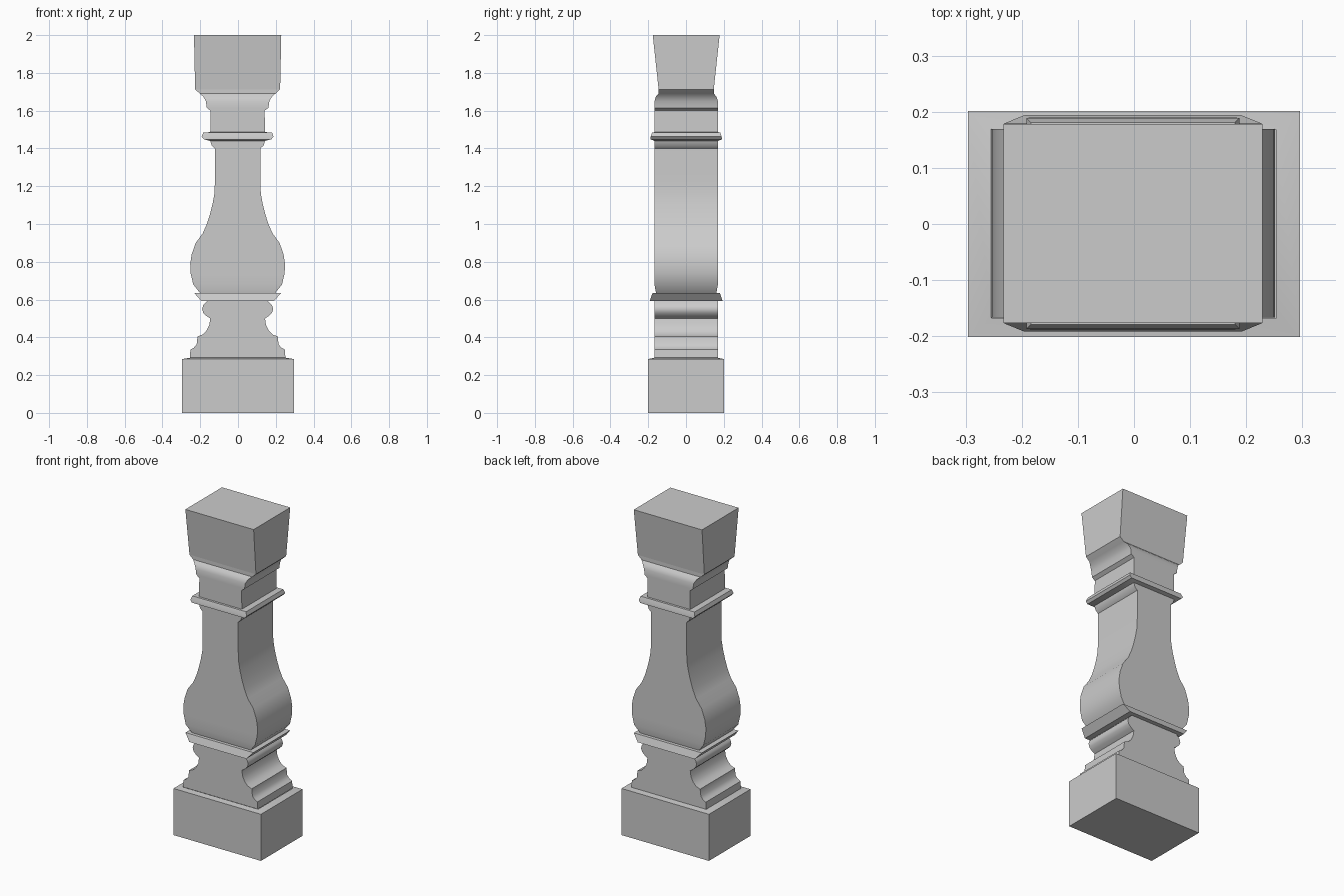
import bpy, bmesh, math


def loft(name, rings, dx=0.0, dy=0.0, cap_bottom=False, cap_top=False):
    """Skin a stack of rectangles given as (half width, half depth, height)."""
    bm = bmesh.new()
    loops = [[bm.verts.new((sx * hx + dx, sy * hy + dy, z))
              for sx, sy in ((-1, -1), (1, -1), (1, 1), (-1, 1))]
             for hx, hy, z in rings]
    for a, b in zip(loops, loops[1:]):
        for i in range(4):
            j = (i + 1) % 4
            bm.faces.new((a[i], a[j], b[j], b[i]))
    if cap_bottom:
        bm.faces.new(loops[0][::-1])
    if cap_top:
        bm.faces.new(loops[-1])
    mesh = bpy.data.meshes.new(name)
    bm.to_mesh(mesh)
    bm.free()
    obj = bpy.data.objects.new(name, mesh)
    bpy.context.collection.objects.link(obj)
    bpy.context.view_layer.objects.active = obj
    bpy.ops.object.select_all(action='DESELECT')
    obj.select_set(True)
    bpy.ops.object.shade_smooth_by_angle(angle=math.radians(35))
    return obj


D = 0.168           # constant half depth of the shaft
OFF = (-0.002, 0.001)


def flat_profile(points):
    return [(x, D, z) for x, z in points]


# Square base block with a slightly sloping top
loft("plinth", [(0.296, 0.201, 0), (0.296, 0.201, 0.285), (0.253, D, 0.292)],
     cap_bottom=True)

# Moulded foot, profiled on the sides and flat front and back
loft("foot_moulding", flat_profile([
    (0.253, 0.292), (0.25, 0.335), (0.232, 0.345), (0.217, 0.362), (0.212, 0.405),
    (0.185, 0.415), (0.165, 0.435), (0.15, 0.465), (0.145, 0.50), (0.165, 0.513),
    (0.182, 0.53), (0.188, 0.55), (0.182, 0.57), (0.16, 0.592)]), *OFF)

# Flared collar under the vase
loft("lower_collar", [(0.16, D, 0.592), (0.193, 0.193, 0.593),
                      (0.23, 0.178, 0.635), (0.2, 0.16, 0.636)], *OFF)

# Vase-shaped shaft
loft("vase_shaft", [(0.2, 0.16, 0.636)] + flat_profile([
    (0.235, 0.68), (0.249, 0.74), (0.251, 0.79), (0.243, 0.84), (0.222, 0.90),
    (0.185, 0.95), (0.163, 1.0), (0.147, 1.05), (0.133, 1.105), (0.123, 1.16),
    (0.12, 1.23), (0.12, 1.40), (0.137, 1.415), (0.145, 1.44)]), *OFF)

# Thin collar below the neck
loft("upper_collar", [(0.145, D, 1.44), (0.178, 0.189, 1.448), (0.19, 0.188, 1.462),
                      (0.182, 0.18, 1.485), (0.145, D, 1.486)], *OFF)

# Moulded neck
loft("neck_moulding", flat_profile([
    (0.145, 1.486), (0.143, 1.60), (0.163, 1.615), (0.168, 1.65)]) + [
    (0.182, 0.16, 1.675), (0.2, 0.146, 1.69), (0.225, 0.146, 1.713)], *OFF)

# Flaring top block
loft("capital_block", [(0.225, 0.146, 1.713), (0.231, 0.177, 2.0)], *OFF,
     cap_top=True)
